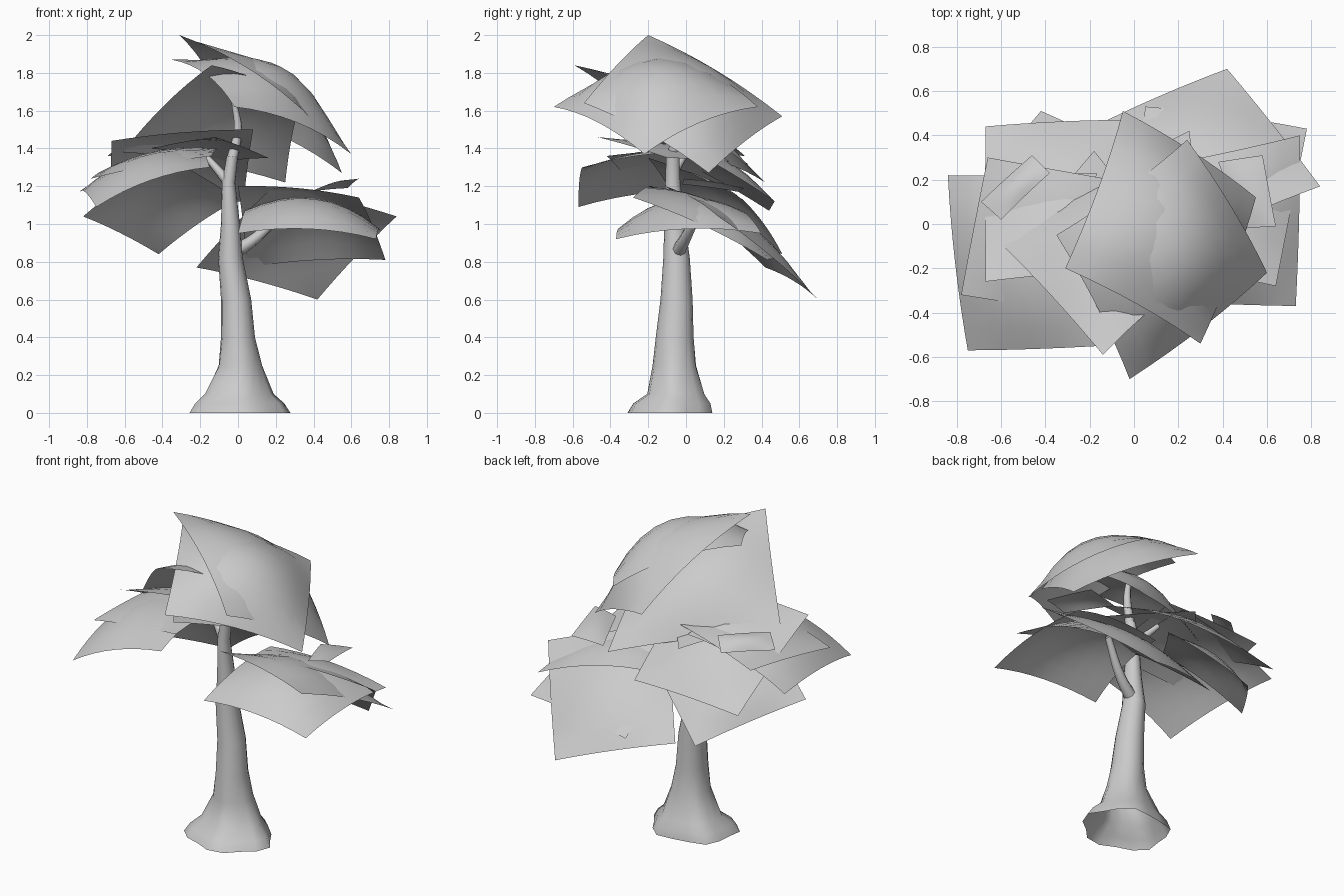
import bpy, bmesh, math
from mathutils import Vector

cube = bpy.data.objects.get("Cube")
if cube:
    bpy.data.objects.remove(cube, do_unlink=True)

grey = bpy.data.materials.new("plain_grey")
grey.use_nodes = True
grey.diffuse_color = (0.6, 0.6, 0.6, 1)
grey.node_tree.nodes["Principled BSDF"].inputs["Base Color"].default_value = (0.6, 0.6, 0.6, 1)


def finish(name, bm):
    """Turn a bmesh into a smooth shaded grey object."""
    mesh = bpy.data.meshes.new(name)
    for face in bm.faces:
        face.smooth = True
    bm.to_mesh(mesh)
    bm.free()
    mesh.materials.append(grey)
    obj = bpy.data.objects.new(name, mesh)
    bpy.context.collection.objects.link(obj)


def leaf_card(name, a, b, c, d, bulge=0.12, edge=0.17, steps=8):
    """Thin square sheet between four corners, domed upwards."""
    a, b, c, d = (Vector(p) for p in (a, b, c, d))
    normal = (c - a).cross(d - b).normalized()
    if normal.z < 0:
        b, d = d, b
        normal = -normal
    bm = bmesh.new()
    rows = []
    for i in range(steps + 1):
        u = i / steps
        row = []
        for j in range(steps + 1):
            v = j / steps
            pu, pv = 4 * u * (1 - u), 4 * v * (1 - v)
            lift = bulge * (edge * (pu + pv) + (1 - 2 * edge) * pu * pv)
            point = a.lerp(b, u).lerp(d.lerp(c, u), v) + normal * lift
            row.append(bm.verts.new(point))
        rows.append(row)
    for r, s in zip(rows, rows[1:]):
        for j in range(steps):
            bm.faces.new((r[j], s[j], s[j + 1], r[j + 1]))
    finish(name, bm)


def loft_trunk(name, rings, sides=16):
    """Loft oval rings (x, y, z, rx, ry, lobe) into an open-bottomed trunk."""
    bm = bmesh.new()
    loops = []
    for x, y, z, rx, ry, lobe in rings:
        loop = []
        for k in range(sides):
            t = math.tau * k / sides
            swell = 1 + lobe * math.cos(5 * t + 0.6)
            loop.append(bm.verts.new((x + rx * swell * math.cos(t),
                                      y + ry * swell * math.sin(t), z)))
        loops.append(loop)
    for low, high in zip(loops, loops[1:]):
        for k in range(sides):
            n = (k + 1) % sides
            bm.faces.new((low[k], low[n], high[n], high[k]))
    finish(name, bm)


def branch(name, points, start, end):
    """Tapered round branch along a path."""
    curve = bpy.data.curves.new(name, "CURVE")
    curve.dimensions = "3D"
    curve.bevel_depth = 1
    curve.bevel_resolution = 2
    curve.resolution_u = 4
    spline = curve.splines.new("BEZIER")
    spline.bezier_points.add(len(points) - 1)
    for i, (knot, co) in enumerate(zip(spline.bezier_points, points)):
        knot.co = co
        knot.handle_left_type = knot.handle_right_type = "AUTO"
        knot.radius = start + (end - start) * i / (len(points) - 1)
    curve.materials.append(grey)
    bpy.context.collection.objects.link(bpy.data.objects.new(name, curve))


# Trunk with a flared, lobed root base
loft_trunk("trunk", [
    (0, -0.08, 0, 0.26, 0.22, 0.08),
    (0, -0.07, 0.05, 0.23, 0.2, 0.08),
    (0, -0.05, 0.1, 0.18, 0.15, 0.06),
    (0.01, -0.06, 0.25, 0.115, 0.115, 0.03),
    (0, -0.06, 0.4, 0.09, 0.1, 0),
    (-0.01, -0.05, 0.6, 0.08, 0.085, 0),
    (-0.04, -0.05, 0.82, 0.065, 0.07, 0),
    (-0.04, -0.06, 1, 0.05, 0.055, 0),
    (-0.05, -0.07, 1.22, 0.035, 0.04, 0),
    (-0.03, -0.07, 1.36, 0.03, 0.035, 0),
])

# Branches reaching into the three leaf groups
branch("crown_branch", [(-0.03, -0.07, 1.35), (0, -0.06, 1.5), (-0.02, -0.07, 1.64)], 0.03, 0.015)
branch("left_branch", [(-0.04, -0.05, 0.84), (0.1, 0, 0.93), (0.26, 0.08, 1.1)], 0.04, 0.02)
branch("right_branch", [(-0.05, -0.07, 1.22), (-0.11, -0.05, 1.29), (-0.18, 0, 1.37)], 0.03, 0.015)

# Crown leaf cards
leaf_card("crown_leaf_top", (-0.31, -0.2, 2), (-0.05, 0.51, 1.57),
          (0.55, 0.12, 1.27), (0.3, -0.54, 1.64), 0.2)
leaf_card("crown_leaf_front", (-0.35, -0.05, 1.87), (0.24, 0.38, 1.62),
          (0.6, -0.22, 1.37), (-0.02, -0.7, 1.62), 0.24, 0.2)
leaf_card("crown_leaf_back", (-0.14, -0.59, 1.84), (-0.61, -0.08, 1.38),
          (0.25, 0.42, 1.22), (0.33, -0.2, 1.64), 0.16, 0.22)

# Leaf cards on the model's right
leaf_card("right_leaf_inner", (-0.78, -0.32, 1.24), (-0.66, 0.3, 1.3),
          (-0.1, 0.2, 1.4), (-0.14, -0.42, 1.36), 0.06)
leaf_card("right_leaf_outer", (-0.75, -0.57, 1.09), (-0.84, 0.22, 1.17),
          (-0.17, 0.23, 1.37), (-0.15, -0.55, 1.3), 0.13, 0.3)
leaf_card("right_leaf_low", (-0.82, -0.02, 1.04), (-0.42, 0.51, 0.84),
          (0, 0.3, 1.13), (-0.38, -0.2, 1.35), 0.1)
leaf_card("right_leaf_high", (-0.67, 0.44, 1.07), (-0.67, -0.26, 1.44),
          (0.08, -0.2, 1.5), (0.03, 0.47, 1.12), 0.1)
leaf_card("right_leaf_top", (0.16, -0.1, 1.35), (-0.12, -0.47, 1.46),
          (-0.46, 0, 1.4), (-0.18, 0.33, 1.32), 0.03)
leaf_card("right_leaf_small", (-0.69, 0.1, 1.36), (-0.46, 0.31, 1.36),
          (-0.38, 0.23, 1.42), (-0.6, 0.02, 1.42), 0.03)

# Leaf cards on the model's left
leaf_card("left_leaf_front", (0, -0.34, 0.95), (0.73, -0.37, 0.92),
          (0.75, 0.4, 0.95), (0.05, 0.25, 1.08), 0.16, 0.25)
leaf_card("left_leaf_low", (-0.22, 0.42, 0.77), (0.42, 0.7, 0.6),
          (0.84, 0.17, 1.04), (0.19, -0.11, 1.2), 0.1)
leaf_card("left_leaf_back", (0.05, 0.53, 0.77), (0.78, 0.43, 0.81),
          (0.64, -0.28, 1.14), (0, -0.18, 1.2), 0.13)
leaf_card("left_leaf_small", (0.38, 0.28, 1.17), (0.58, 0.31, 1.19),
          (0.64, -0.01, 1.24), (0.5, -0.02, 1.21), 0.02)
